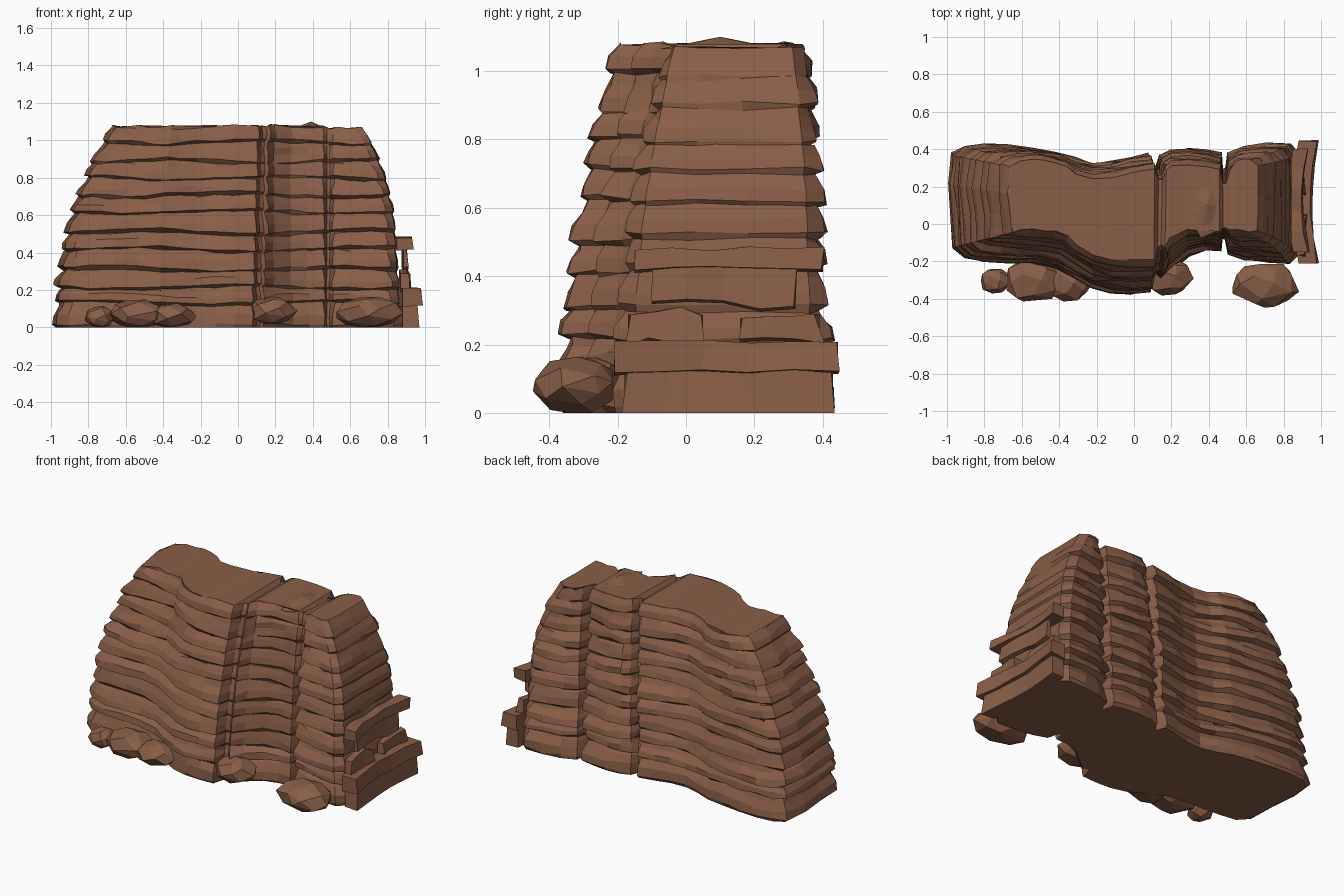
import bpy, bmesh, math, random
from mathutils import Vector

if "Cube" in bpy.data.objects:
    bpy.data.objects.remove(bpy.data.objects["Cube"])

random.seed(11)
rock = bpy.data.materials.new("brown sandstone")
rock.diffuse_color = (0.25, 0.112, 0.063, 1)
rock.use_nodes = True
rock.node_tree.nodes["Principled BSDF"].inputs["Base Color"].default_value = rock.diffuse_color
H = 1.075


def finish(bm, name):
    bmesh.ops.recalc_face_normals(bm, faces=bm.faces)
    me = bpy.data.meshes.new(name)
    bm.to_mesh(me)
    bm.free()
    me.materials.append(rock)
    ob = bpy.data.objects.new(name, me)
    bpy.context.collection.objects.link(ob)
    return ob


# Plan of the cliff at its foot: x, front y, back y
PLAN = [(-.90, -.175, .41), (-.80, -.19, .42), (-.68, -.20, .415), (-.55, -.20, .40),
        (-.42, -.225, .38), (-.32, -.275, .34), (-.22, -.33, .315), (-.12, -.355, .32),
        (-.02, -.36, .345), (.075, -.355, .365), (.095, -.285, .31), (.115, -.27, .31),
        (.135, -.29, .36), (.20, -.235, .385), (.29, -.16, .39), (.38, -.135, .38),
        (.46, -.13, .365), (.475, -.07, .29), (.49, -.07, .29), (.51, -.15, .37),
        (.60, -.18, .405), (.72, -.195, .42), (.83, -.205, .42)]
GROOVES = {10, 11, 17, 18}
LEFT = [(-.96, .375), (-.975, .22), (-.96, .05), (-.95, -.12)]
RIGHT = [(.875, -.16), (.88, .03), (.88, .2), (.88, .38)]
n = len(PLAN)
outline = ([(x, f) for x, f, b in PLAN] + RIGHT +
           [(x, b) for x, f, b in reversed(PLAN)] + LEFT)
N = len(outline)
nr = len(RIGHT)
back_i = lambda i: n + nr + (n - 1 - i)
groove_ids = GROOVES | {back_i(i) for i in GROOVES}


def normal(i):
    a, b = Vector(outline[i - 2]), Vector(outline[(i + 2) % N])
    d = b - a
    return Vector((d.y, -d.x)).normalized()


normals = [normal(i) for i in range(N)]


def tapered(i, z):
    """Plan point i drawn in for the height z."""
    x, y = outline[i]
    t = max(0, z / H)
    if x < 0:
        x += min(1, max(0, (-x - .3) / .55)) * .29 * t ** 2.2
    else:
        x -= min(1, max(0, (x - .51) / .3)) * (.02 * min(1, z / .3) + .19 * t ** 3.5)
    if .03 < x < .19:
        x += .035 * t
    s = min(1, max(0, (y + .15) / .4))
    front = .07 + .085 * min(1, max(0, (-y - .11) / .08))
    y += (1 - s) * front * t ** 2 - s * (.015 * min(1, z / .3) + .05 * t ** 2.5)
    return Vector((x, y))


# Cliff: stacked strata, each with an undercut, a sharp lip and a sloping upper face
bm = bmesh.new()
levels = [0, .125, .205, .30, .41, .50, .61, .70, .79, .88, .98, H]
rings = []
for k in range(len(levels) - 1):
    z0, z1 = levels[k], levels[k + 1]
    h = z1 - z0
    ph = random.uniform(0, 6)
    bulge = random.uniform(.004, .016)
    lip, run = [], 0
    for _ in range(N):                    # lips break off in short runs
        if run == 0:
            run, level = random.randint(2, 5), random.uniform(-.012, .01)
        run -= 1
        lip.append(level + random.uniform(-.005, .005))
    steps = [(0, -.02), (.16, bulge), (.55, bulge * .7), (.93, -.012)]
    for j, (f, off) in enumerate(steps):
        ring = []
        for i in range(N):
            z = z0 + f * h
            if z > 0:
                z += .012 * math.sin(outline[i][0] * 5 + ph) * (1 if k else .4)
                z += random.uniform(-.007, .007)
            o = off + lip[i] * (1 if j in (1, 2) else .3) + random.uniform(-.006, .006)
            if i in groove_ids:
                o *= .5
            if 13 <= i <= 15 and .2 < z < .95:      # smoother hollow panel
                o = o * .35 - .02
            if n <= i < n + nr and z > .15:         # plain split face on the right
                o = o * .35 - .006
            if k == 0 and j == 0:
                o = 0
            p = tapered(i, z) + normals[i] * o
            ring.append(bm.verts.new((p.x, p.y, z)))
        rings.append(ring)
ring = []
for i in range(N):
    p = tapered(i, H) - normals[i] * .008
    z = H + random.uniform(-.006, .008) - (.02 if i in groove_ids else 0)
    if p.x > .5:
        z -= .01
    ring.append(bm.verts.new((p.x, p.y, z)))
rings.append(ring)
for a, b in zip(rings, rings[1:]):
    for i in range(N):
        m = (i + 1) % N
        bm.faces.new((a[i], a[m], b[m], b[i]))
# Flat foot, and a top crossed by the two cracks
for r in (rings[0], rings[-1]):
    for i in range(n - 1):
        bm.faces.new((r[i], r[i + 1], r[back_i(i + 1)], r[back_i(i)]))
    bm.faces.new(r[n - 1:n + nr + 1])
    bm.faces.new([r[back_i(0)]] + r[N - len(LEFT):] + [r[0]])
finish(bm, "layered_cliff")


# Split-off slabs on the right: y range, z range, x range, inward bow
def slab(name, y0, y1, z0, z1, x0, x1, pinch=0.0, segs=5, rough=.008):
    bm = bmesh.new()
    loops = []
    for s in range(segs + 1):
        t = s / segs
        y = y0 + (y1 - y0) * t
        dx = -pinch * math.sin(math.pi * t)
        j = lambda a: random.uniform(-a, a)
        top = z1 + j(rough)
        low = z0 + (j(rough) if z0 else 0)
        sk = j(rough)
        loops.append([bm.verts.new(v) for v in (
            (x0 + dx, y, low), (x1 + dx + j(.006), y + sk, low + (.008 if z0 else 0)),
            (x1 + dx - .01 + j(.006), y - sk, top), (x0 + dx, y, top))])
    for a, b in zip(loops, loops[1:]):
        for i in range(4):
            m = (i + 1) % 4
            bm.faces.new((a[i], a[m], b[m], b[i]))
    bm.faces.new(loops[0])
    bm.faces.new(loops[-1])
    finish(bm, name)


slab("slab_foot", -.18, .43, 0, .12, .88, .965, .02)
slab("slab_ledge", -.21, .445, .115, .205, .88, .99, .04)
slab("slab_chip_front", -.17, .05, .2, .30, .87, .925, .01, 3, .015)
slab("slab_chip_back", .16, .39, .2, .285, .87, .92, .01, 3, .015)
slab("slab_pillar", -.10, .32, .31, .43, .885, .91, 0.01, 4, .02)
slab("slab_upper_ledge", -.15, .40, .415, .48, .85, .935, .03)

# Cap stone on the middle column
bm = bmesh.new()
rim = [bm.verts.new((.38 + .09 * math.cos(a), .1 + .18 * math.sin(a), H - .01))
       for a in [i * math.tau / 7 for i in range(7)]]
tip = bm.verts.new((.39, .1, 1.10))
for i in range(7):
    bm.faces.new((rim[i], rim[(i + 1) % 7], tip))
bm.faces.new(rim[::-1])
finish(bm, "cap_stone")


# Fallen boulders: faceted hulls around an ellipsoid
def boulder(name, c, r, count=26):
    bm = bmesh.new()
    for i in range(count):
        u = 1 - 2 * (i + .5) / count
        a = i * 2.39996 + random.uniform(-.25, .25)
        q = math.sqrt(1 - u * u)
        p = Vector((q * math.cos(a), q * math.sin(a), u)) * random.uniform(.97, 1.07)
        bm.verts.new((c[0] + p.x * r[0], c[1] + p.y * r[1], max(0, c[2] + p.z * r[2])))
    bmesh.ops.convex_hull(bm, input=bm.verts)
    bmesh.ops.delete(bm, geom=[v for v in bm.verts if not v.link_faces], context='VERTS')
    bmesh.ops.dissolve_limit(bm, angle_limit=math.radians(14), verts=bm.verts, edges=bm.edges)
    finish(bm, name)


boulder("boulder_far_left", (-.74, -.305, .055), (.085, .07, .06))
boulder("boulder_left", (-.54, -.305, .07), (.155, .12, .078))
boulder("boulder_left_small", (-.36, -.31, .06), (.135, .105, .068))
boulder("boulder_middle", (.18, -.28, .09), (.135, .105, .075))
boulder("boulder_right", (.70, -.325, .08), (.18, .122, .085))
